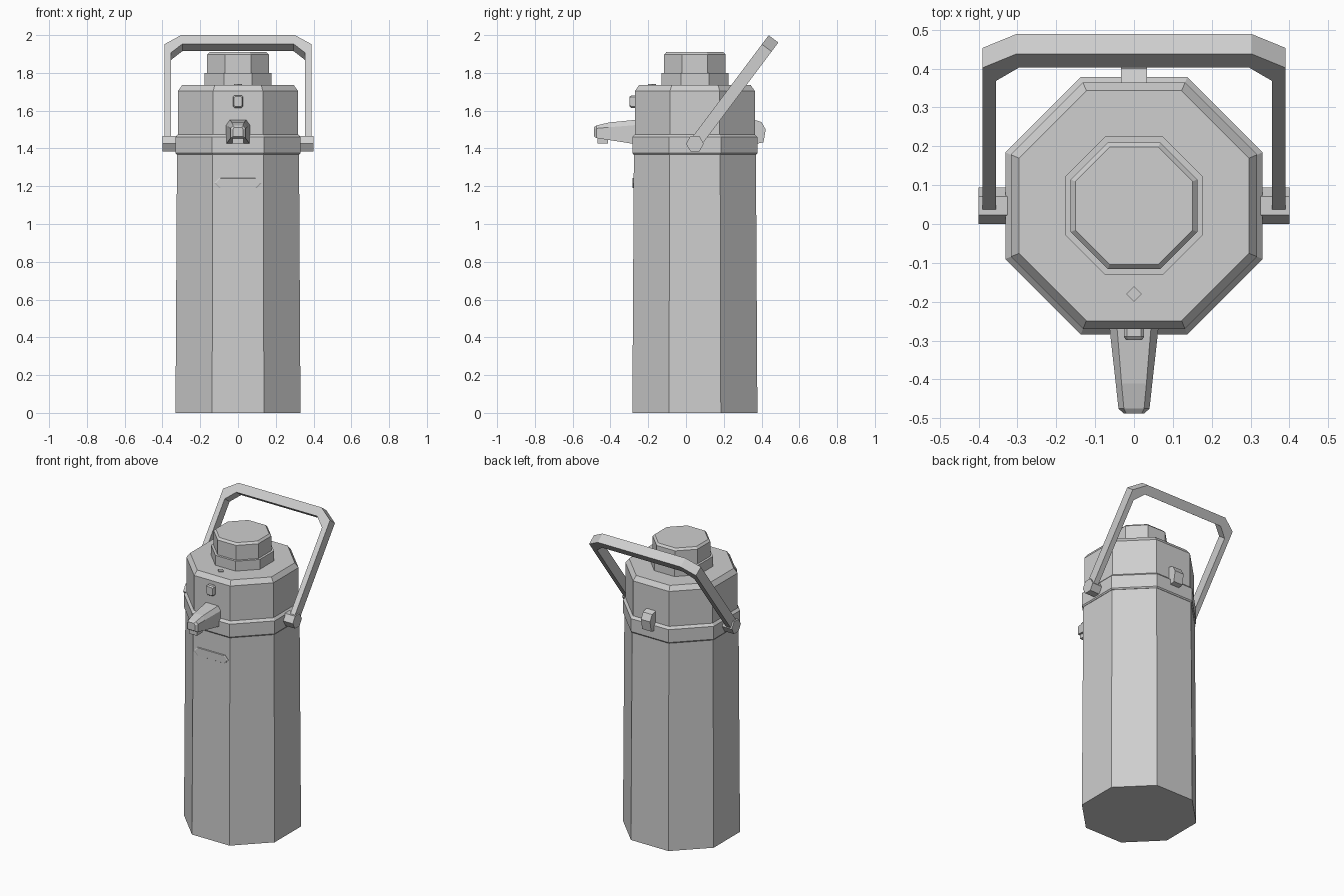
import bpy
import bmesh
from math import cos, sin, pi
from mathutils import Vector

old = bpy.data.objects.get("Cube")
if old:
    bpy.data.objects.remove(old, do_unlink=True)

CY = 0.047  # y of the flask axis

grey = bpy.data.materials.new("plain grey")
grey.use_nodes = True
colour = (0.62, 0.62, 0.62, 1)
grey.diffuse_color = colour
grey.node_tree.nodes["Principled BSDF"].inputs["Base Color"].default_value = colour


def loft(name, sections, closed=False):
    """Skin equal-length point loops; cap the ends unless closed."""
    bm = bmesh.new()
    loops = [[bm.verts.new(p) for p in s] for s in sections]
    pairs = list(zip(loops, loops[1:]))
    if closed:
        pairs.append((loops[-1], loops[0]))
    for a, b in pairs:
        for i in range(len(a)):
            j = (i + 1) % len(a)
            bm.faces.new((a[i], a[j], b[j], b[i]))
    if not closed:
        bm.faces.new(loops[0])
        bm.faces.new(loops[-1])
    bmesh.ops.recalc_face_normals(bm, faces=bm.faces)
    mesh = bpy.data.meshes.new(name)
    bm.to_mesh(mesh)
    bm.free()
    mesh.materials.append(grey)
    obj = bpy.data.objects.new(name, mesh)
    bpy.context.collection.objects.link(obj)
    return obj


def ngon(n, radius, turn=0.0):
    return [(radius * cos(turn + 2 * pi * i / n), radius * sin(turn + 2 * pi * i / n))
            for i in range(n)]


def octagon_stack(name, profile):
    """Eight-sided turned part from (flat-to-axis, z) pairs."""
    return loft(name, [[(x, y + CY, z) for x, y in ngon(8, a / cos(pi / 8), pi / 8)]
                       for a, z in profile])


def front_plate(name, outline, y_back, y_edge, y_front, shrink, zc):
    """Plate facing the front, with a bevelled rim."""
    return loft(name, [[(x * k, y, zc + z * k) for x, z in outline]
                       for y, k in ((y_back, 1), (y_edge, 1), (y_front, shrink))])


# Flask, collar, lid and cap
octagon_stack("bottle_body", [(0.331, 0), (0.323, 1.375)])
octagon_stack("collar", [(0.325, 1.367), (0.331, 1.375), (0.331, 1.46), (0.317, 1.475)])
octagon_stack("lid", [(0.317, 1.46), (0.317, 1.705), (0.296, 1.735)])
octagon_stack("neck", [(0.178, 1.73), (0.178, 1.80)])
octagon_stack("cap", [(0.163, 1.79), (0.163, 1.897), (0.151, 1.91)])

# Vent pin on the lid
loft("vent_pin", [[(x, y - 0.18, z) for x, y in ngon(4, 0.02)] for z in (1.73, 1.742)])

# Badge and release button on the front
badge = [(-0.125, 0), (-0.1, 0.027), (0.1, 0.027), (0.125, 0), (0.1, -0.027), (-0.1, -0.027)]
front_plate("badge", badge, -0.26, -0.28, -0.283, 0.93, 1.217)
button = [(sx * x, sz * z) for sx, sz, pts in (
    (1, 1, ((0.026, 0.025), (0.018, 0.033))), (-1, 1, ((0.018, 0.033), (0.026, 0.025))),
    (-1, -1, ((0.026, 0.025), (0.018, 0.033))), (1, -1, ((0.018, 0.033), (0.026, 0.025))))
    for x, z in pts]
front_plate("release_button", button, -0.26, -0.29, -0.298, 0.8, 1.648)


# Spout: chamfered section shrinking towards the tip
def spout_section(y, half, flat, bottom, shoulder, top):
    right = [(half, bottom), (half, shoulder), (flat, top)]
    return [(x, y, z) for x, z in right] + [(-x, y, z) for x, z in reversed(right)]


loft("spout", [spout_section(-0.25, 0.065, 0.045, 1.42, 1.525, 1.553),
               spout_section(-0.41, 0.047, 0.032, 1.445, 1.512, 1.537),
               spout_section(-0.475, 0.040, 0.026, 1.455, 1.506, 1.521),
               spout_section(-0.487, 0.027, 0.02, 1.463, 1.5, 1.512)])
loft("spout_nozzle", [[(x, y - 0.44, z) for x, y in ngon(4, 0.04, pi / 4)]
                      for z in (1.425, 1.46)])

# Latch on the back
latch = [(0.35, 1.42), (0.41, 1.432), (0.422, 1.5), (0.4, 1.54), (0.35, 1.555)]
loft("back_latch", [[(x, y, z) for y, z in latch] for x in (-0.033, 0.033)])

# Hinges
for side, name in ((-1, "right_hinge"), (1, "left_hinge")):
    loft(name, [[(side * x, y + CY, z + 1.425) for y, z in ngon(6, 0.047)]
                for x in (0.31, 0.4)])

# Carrying handle, tilted back from the hinges
pivot = Vector((0, CY, 1.425))
along = Vector((0, 0.6, 0.8))
across = Vector((0, 0.8, -0.6))
half_path = [((0.39, 0), (0.355, 0)), ((0.39, 0.634), (0.355, 0.578)),
             ((0.302, 0.694), (0.295, 0.636))]
path = half_path + [((-a[0], a[1]), (-b[0], b[1])) for a, b in reversed(half_path)]


def handle_point(p, w):
    return pivot + Vector((p[0], 0, 0)) + along * p[1] + across * w


loft("carry_handle", [[handle_point(o, -0.032), handle_point(o, 0.032),
                       handle_point(i, 0.032), handle_point(i, -0.032)] for o, i in path])
